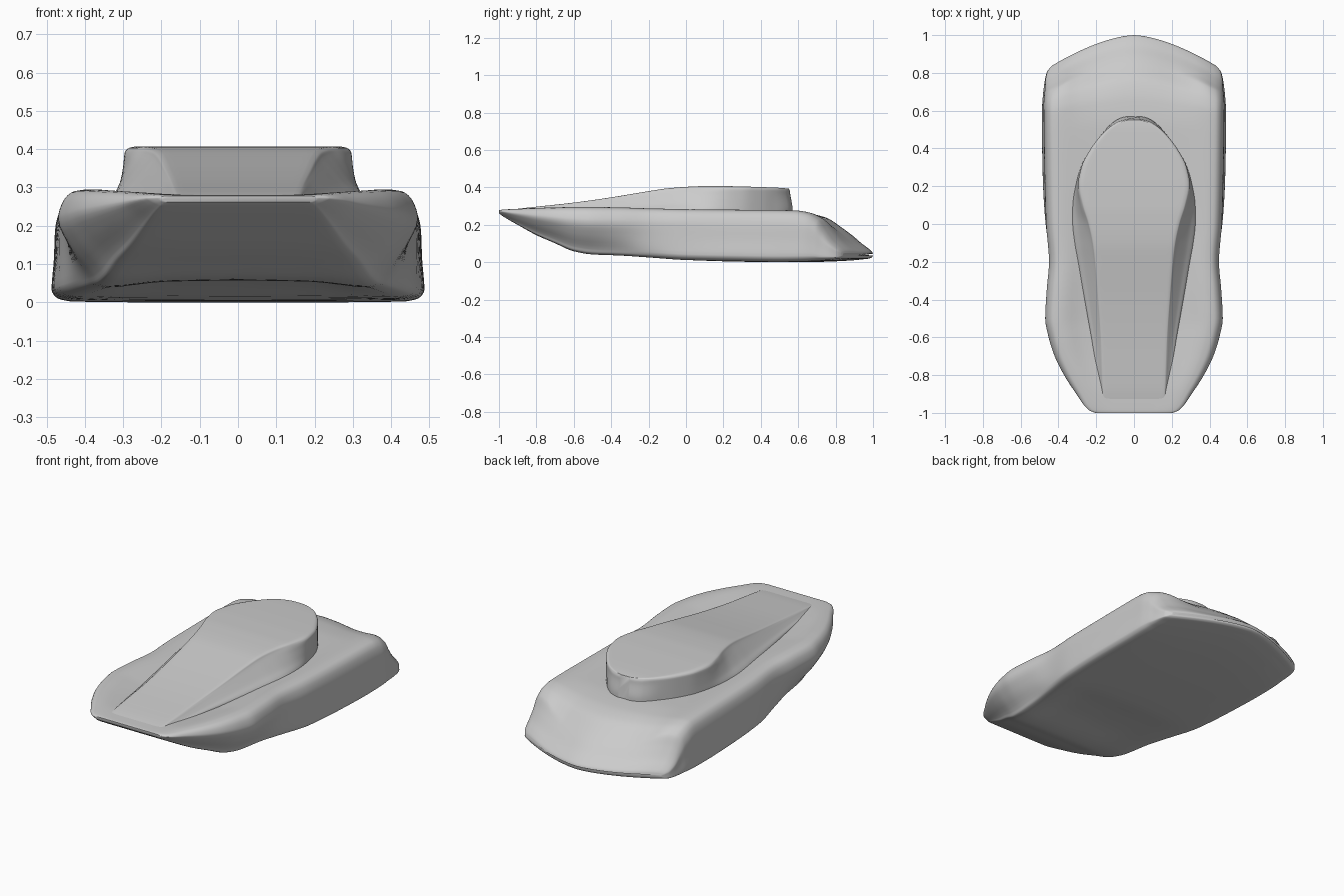
import bpy, bmesh, math

if "Cube" in bpy.data.objects:
    bpy.data.objects.remove(bpy.data.objects["Cube"])

grey = bpy.data.materials.new("clay_grey")
grey.use_nodes = True
grey.diffuse_color = (0.6, 0.6, 0.6, 1)
grey.node_tree.nodes["Principled BSDF"].inputs["Base Color"].default_value = (0.6, 0.6, 0.6, 1)


def lerp(a, b, t):
    return a + (b - a) * t


def smooth(t):
    t = min(max(t, 0), 1)
    return t * t * (3 - 2 * t)


def spline(rows, keys, steps):
    """Smooth curve through rows of numbers spaced by keys, without overshoot."""
    n = len(rows)

    def slope(i, k):
        a, b = max(i - 1, 0), min(i + 1, n - 1)
        if 0 < i < n - 1:
            d0 = (rows[i][k] - rows[a][k]) / (keys[i] - keys[a])
            d1 = (rows[b][k] - rows[i][k]) / (keys[b] - keys[i])
            return 0 if d0 * d1 <= 0 else 2 * d0 * d1 / (d0 + d1)
        return (rows[b][k] - rows[a][k]) / (keys[b] - keys[a])

    out = []
    for i in range(n - 1):
        h = keys[i + 1] - keys[i]
        for s in range(steps):
            t = s / steps
            out.append([
                (1 + 2 * t) * (1 - t) ** 2 * rows[i][k] + t * (1 - t) ** 2 * h * slope(i, k)
                + t * t * (3 - 2 * t) * rows[i + 1][k] + t * t * (t - 1) * h * slope(i + 1, k)
                for k in range(len(rows[0]))])
    out.append(list(rows[-1]))
    return out


def loft(name, stations, section, warp):
    """Skin mirrored half sections along y, bending each point with warp."""
    bm = bmesh.new()
    rings = []
    for row in spline(stations, [s[0] for s in stations], 5):
        pts = section(*row[1:])
        keys = [0]
        for a, b in zip(pts, pts[1:]):
            keys.append(keys[-1] + max(math.dist(a, b), 1e-4))
        half = spline(pts, keys, 4)
        loop = half + [(-x, z) for x, z in half[-2:0:-1]]
        rings.append([bm.verts.new((x, warp(x, row[0], z), z)) for x, z in loop])
    for a, b in zip(rings, rings[1:]):
        for i in range(len(a)):
            j = (i + 1) % len(a)
            bm.faces.new((a[i], a[j], b[j], b[i]))
    bm.faces.new(rings[0])
    bm.faces.new(rings[-1])
    bmesh.ops.recalc_face_normals(bm, faces=bm.faces)
    mesh = bpy.data.meshes.new(name)
    bm.to_mesh(mesh)
    bm.free()
    mesh.materials.append(grey)
    ob = bpy.data.objects.new(name, mesh)
    bpy.context.collection.objects.link(ob)
    bpy.ops.object.select_all(action='DESELECT')
    ob.select_set(True)
    bpy.context.view_layer.objects.active = ob
    bpy.ops.object.shade_smooth_by_angle(angle=math.radians(50))


# Body stations: y, upper half width, lower half width, bottom, fender top,
# centre top, underside recess
body = [
    (-1.0, .205, .195, .262, .278, .278, 0),
    (-.985, .24, .21, .250, .281, .280, 0),
    (-.9, .305, .25, .200, .286, .281, 0),
    (-.8, .37, .29, .145, .290, .276, 0),
    (-.7, .42, .33, .100, .293, .270, .003),
    (-.6, .452, .36, .057, .295, .265, .010),
    (-.5, .47, .38, .040, .295, .262, .018),
    (-.35, .462, .40, .034, .293, .262, .022),
    (-.2, .45, .43, .024, .288, .263, .018),
    (0, .465, .468, .010, .284, .266, .004),
    (.25, .472, .483, .004, .281, .271, 0),
    (.5, .476, .487, .000, .279, .272, 0),
    (.65, .477, .487, .001, .276, .262, 0),
    (.75, .478, .486, .003, .264, .238, 0),
    (.84, .474, .482, .007, .232, .180, 0),
    (.89, .470, .478, .010, .175, .143, 0),
    (.94, .468, .472, .015, .118, .100, 0),
    (.98, .460, .462, .020, .080, .070, 0),
    (.995, .445, .445, .027, .062, .056, 0),
    (1.0, .43, .43, .036, .048, .046, 0),
]


def body_section(w, wb, zb, zt, zc, recess):
    h = zt - zb
    return [(0, zb + recess), (.5 * wb, zb + .8 * recess), (.88 * wb, zb + .007 * h),
            (.965 * wb, zb + .035 * h), (wb, zb + .12 * h), (lerp(wb, w, .65), zb + .42 * h),
            (w, zb + .7 * h), (.972 * w, zb + .88 * h), (.91 * w, zt - .02 * h), (.82 * w, zt),
            (.6 * w, lerp(zt, zc, .65)), (.4 * w, zc), (0, zc)]


# The tail sweeps forward towards its corners
def body_warp(x, y, z):
    return y - .19 * (abs(x) / .48) ** 1.6 * smooth((y - .4) / .6)


loft("body_shell", body, body_section, body_warp)

# Canopy stations: y, roof half width, base half width, roof height
canopy = [
    (-.95, .16, .18, .277),
    (-.88, .165, .185, .288),
    (-.8, .17, .198, .297),
    (-.6, .18, .228, .319),
    (-.4, .195, .265, .347),
    (-.2, .212, .303, .380),
    (-.1, .225, .322, .395),
    (0, .247, .332, .403),
    (.1, .278, .328, .407),
    (.2, .296, .310, .407),
    (.3, .279, .282, .405),
    (.4, .228, .228, .402),
    (.48, .165, .165, .399),
    (.53, .105, .105, .396),
    (.55, .06, .062, .394),
    (.556, .03, .033, .393),
]


def canopy_section(xt, xb, zt):
    base = min(.268, zt - .008)
    h = zt - base
    return [(0, base - .02), (.8 * xb, base - .02), (xb, base - .012), (lerp(xb, xt, .06), base + .05 * h),
            (lerp(xb, xt, .4), base + .32 * h), (lerp(xb, xt, .75), base + .64 * h),
            (xt, base + .88 * h), (.965 * xt, zt - .03 * h), (.89 * xt, zt), (.5 * xt, zt), (0, zt)]


# The rear wall leans out slightly at its foot
def canopy_warp(x, y, z):
    return y + .014 * smooth((.38 - z) / .1) * smooth((y - .45) / .1) - .008 * smooth((z - .375) / .03) * smooth((y - .5) / .05)


loft("canopy", canopy, canopy_section, canopy_warp)
